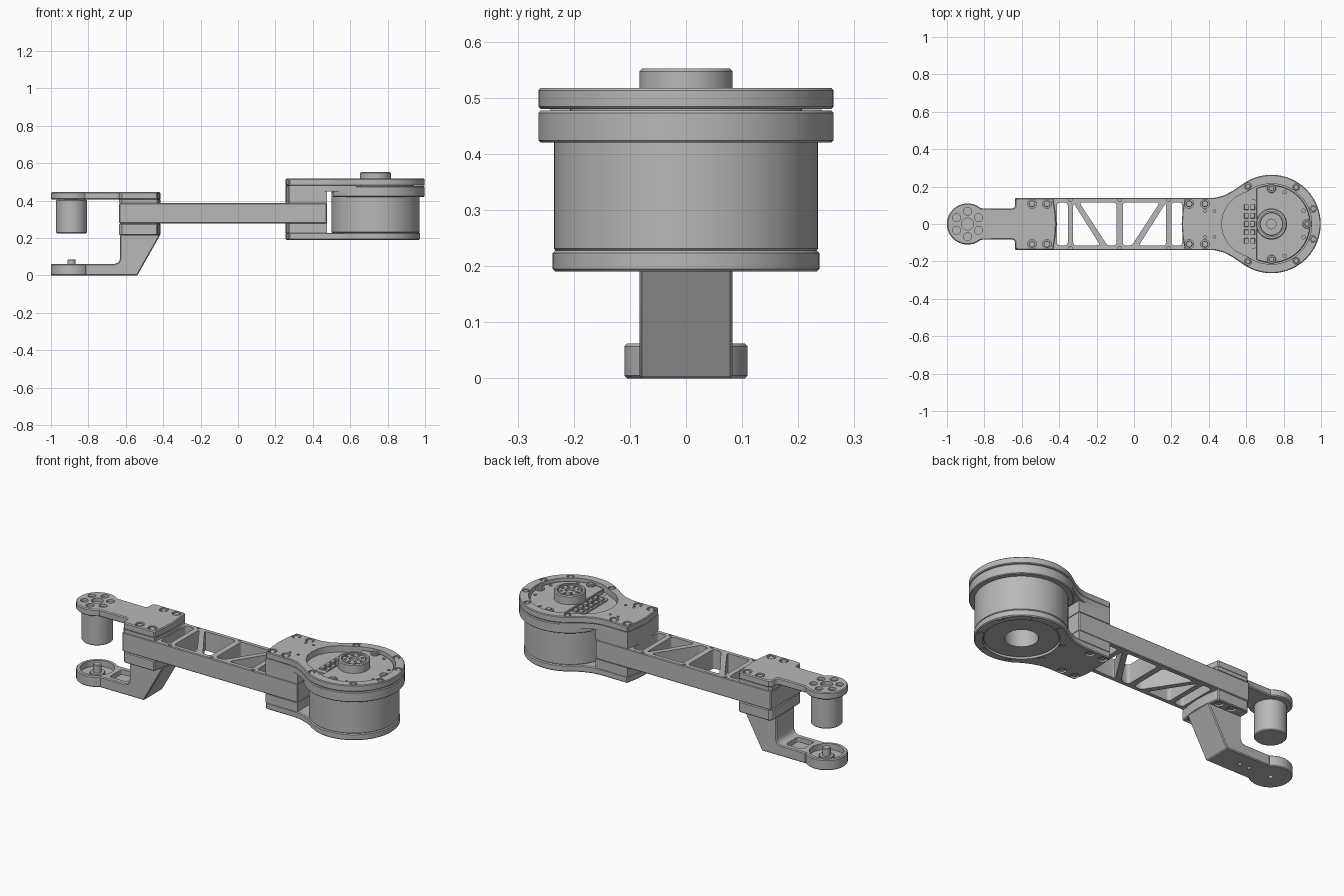
import bpy, bmesh
from math import cos, sin, radians
from mathutils import Vector

cube = bpy.data.objects.get("Cube")
if cube:
    bpy.data.objects.remove(cube)

grey = bpy.data.materials.new("machined_grey")
grey.use_nodes = True
grey.diffuse_color = (0.48, 0.48, 0.48, 1)
grey.node_tree.nodes["Principled BSDF"].inputs["Base Color"].default_value = grey.diffuse_color

CX = 0.735    # drive motor axis
WX = -0.89    # wrist axis


def arc(cx, cy, r, a0=0, a1=360, n=64):
    """Points on an arc; a full circle leaves out the repeated end."""
    m = n if a1 - a0 == 360 else n - 1
    angles = [radians(a0 + (a1 - a0) * i / m) for i in range(n)]
    return [(cx + r * cos(a), cy + r * sin(a)) for a in angles]


def rounded(pts, r):
    """Replace every corner of a polygon by a small curve."""
    out = []
    for i, p in enumerate(pts):
        p, a, b = Vector(p), Vector(pts[i - 1]), Vector(pts[(i + 1) % len(pts)])
        s, e = p + (a - p).normalized() * r, p + (b - p).normalized() * r
        for t in (0, 0.25, 0.5, 0.75, 1):
            out.append(tuple(s * (1 - t) ** 2 + p * 2 * t * (1 - t) + e * t * t))
    return out


def rect(x0, x1, y):
    return [(x0, -y), (x1, -y), (x1, y), (x0, y)]


def mirror_y(pts):
    return pts + [(x, -y) for x, y in reversed(pts) if abs(y) > 1e-5]


def solid(name, prisms, along_y=False):
    bm = bmesh.new()
    for pts, lo, hi in prisms:
        place = (lambda x, y, h: (x, h, y)) if along_y else (lambda x, y, h: (x, y, h))
        low = [bm.verts.new(place(x, y, lo)) for x, y in pts]
        top = [bm.verts.new(place(x, y, hi)) for x, y in pts]
        bm.faces.new(low)
        bm.faces.new(top)
        for i in range(len(pts)):
            bm.faces.new((low[i - 1], low[i], top[i], top[i - 1]))
    bmesh.ops.recalc_face_normals(bm, faces=bm.faces[:])
    me = bpy.data.meshes.new(name)
    bm.to_mesh(me)
    bm.free()
    ob = bpy.data.objects.new(name, me)
    bpy.context.scene.collection.objects.link(ob)
    return ob


def part(name, prisms, cuts=(), bevel=0.005, along_y=False):
    """A bevelled solid with optional pockets cut into it."""
    ob = solid(name, prisms, along_y)
    ob.data.materials.append(grey)
    bpy.ops.object.select_all(action='DESELECT')
    bpy.context.view_layer.objects.active = ob
    ob.select_set(True)
    if bevel:
        m = ob.modifiers.new("edge", 'BEVEL')
        m.width, m.segments, m.limit_method, m.angle_limit = bevel, 1, 'ANGLE', radians(40)
        bpy.ops.object.modifier_apply(modifier=m.name)
    if cuts:
        cutter = solid("cutter", cuts)
        m = ob.modifiers.new("pockets", 'BOOLEAN')
        m.operation, m.solver, m.object = 'DIFFERENCE', 'EXACT', cutter
        bpy.ops.object.modifier_apply(modifier=m.name)
        bpy.data.objects.remove(cutter)
    bpy.ops.object.shade_smooth_by_angle(angle=radians(30))
    return ob


def holes(spots, r, lo, hi):
    return [(arc(x, y, r, n=20), lo, hi) for x, y in spots]


# Bolt positions
shoulder_bolts = [(x, y) for x in (0.295, 0.38) for y in (-0.108, 0.108)]
wrist_bolts = [(x, y) for x in (-0.545, -0.465) for y in (-0.108, 0.108)]
ring_bolts = [(CX + 0.237 * cos(radians(a)), 0.237 * sin(radians(a)))
              for a in (-122, -56, -20, 20, 56, 122)]
base_bolts = arc(CX, 0, 0.217, 22.5, 382.5, 8)
hub_bolts = arc(WX, 0, 0.068, 30, 390, 6)

# Truss beam: an outer slot and two tapered openings, mirrored about the middle rib
MID = -0.077
shapes = [
    [(0.277, -0.115), (0.335, -0.115), (0.335, 0.115), (0.277, 0.115)],
    [(0.017, 0.115), (0.215, 0.115), (0.065, -0.115), (0.017, -0.115)],
    [(0.248, 0.115), (0.248, -0.115), (0.103, -0.115)],
]
windows = [(rounded([(MID + s * x, y) for x, y in shape], 0.018), 0.2, 0.5)
           for s in (-1, 1) for shape in shapes]
dimples = [(x, s * 0.128) for x in (-0.34, MID, 0.185) for s in (-1, 1)]
part("truss_beam", [(rect(-0.635, 0.475, 0.14), 0.278, 0.387)],
     windows + holes(dimples, 0.009, 0.372, 0.4), 0.004)

# Wrist upper bracket: hub plate, neck and clamp block
block_end = [(-0.432, 0.14), (-0.42, 0.07), (-0.415, 0)]
upper_outline = mirror_y(arc(WX, 0, 0.11, 50, 180, 32)[::-1] +
                         [(-0.65, 0.083), (-0.637, 0.09), (-0.635, 0.128), (-0.62, 0.14)] + block_end)
block_outline = mirror_y([(-0.635, 0.128), (-0.62, 0.14)] + block_end)
part("wrist_upper_plate", [(upper_outline, 0.405, 0.445)],
     holes(wrist_bolts, 0.024, 0.432, 0.5) + holes(hub_bolts, 0.021, 0.43, 0.5) +
     holes([(WX, 0)], 0.032, 0.425, 0.5))
part("wrist_upper_block", [(block_outline, 0.387, 0.407)], bevel=0)
part("wrist_motor", [(arc(WX, 0, 0.082), 0.225, 0.406)])

# Wrist lower bracket: clamp plate, slanted arm, bearing cup and pin
part("wrist_lower_plate", [(block_outline, 0.215, 0.278)],
     holes(wrist_bolts, 0.024, 0.2, 0.228))
cup_cut = (arc(WX, 0, 0.09), 0.028, 0.1)
neck_cut = (rounded(rect(-0.775, -0.67, 0.055), 0.015), 0.035, 0.1)
arm_side = [(-0.818, 0), (-0.538, 0), (-0.415, 0.218), (-0.63, 0.218),
            (-0.63, 0.09), (-0.638, 0.07), (-0.66, 0.062), (-0.818, 0.062)]
part("wrist_lower_arm", [(arm_side, -0.083, 0.083)],
     [cup_cut, neck_cut] + holes([(-0.75, 0), (-0.69, 0)], 0.01, -0.1, 0.015), 0.005, along_y=True)
part("bearing_cup", [(arc(WX, 0, 0.11), 0, 0.062)],
     [cup_cut] + holes([(WX, 0)], 0.012, -0.1, 0.015))
part("bearing_pin", [(arc(WX, 0, 0.04, n=32), 0.02, 0.04), (arc(WX, 0, 0.022, n=32), 0.03, 0.085)],
     bevel=0.003)

# Shoulder upper bracket: ring plate with an open crescent, flare and clamp block
clamp_end = [(0.255, 0), (0.26, 0.07), (0.273, 0.14)]
flare = clamp_end + [(0.43, 0.14), (0.48, 0.152), (0.53, 0.178)]
ring_outline = mirror_y(flare + arc(CX, 0, 0.263, 0, 125, 44)[::-1])
opening = mirror_y([(0.468, 0), (0.475, 0.05), (0.5, 0.1), (0.545, 0.145)] +
                   arc(CX, 0, 0.215, 0, 125, 40)[::-1])
part("shoulder_ring_plate", [(ring_outline, 0.48, 0.517)],
     [(opening, 0.4, 0.6)] + holes(shoulder_bolts, 0.024, 0.503, 0.6) +
     holes(ring_bolts, 0.019, 0.507, 0.6) +
     holes([(x, s * 0.07) for x in (0.38, 0.43) for s in (-1, 1)], 0.007, 0.505, 0.6), 0.004)
part("shoulder_flare", [([p for p in ring_outline if p[0] < 0.632], 0.45, 0.481)], bevel=0)
part("shoulder_clamp_block", [(mirror_y(clamp_end + [(0.475, 0.14)]), 0.387, 0.452)], bevel=0)

# Shoulder lower bracket with a round opening
base_flare = clamp_end + [(0.44, 0.14), (0.49, 0.145), (0.535, 0.16)]
base_outline = mirror_y(base_flare + arc(CX, 0, 0.238, 0, 130, 44)[::-1])
part("shoulder_base_plate", [(base_outline, 0.19, 0.228)],
     [(arc(CX, 0, 0.195), 0.1, 0.3)] + holes(shoulder_bolts, 0.024, 0.1, 0.203) +
     holes(base_bolts, 0.016, 0.1, 0.197))
part("shoulder_base_block", [(mirror_y(clamp_end + [(0.475, 0.14)]), 0.226, 0.278)], bevel=0)

# Drive motor: can, hollow underside, collar and lid
bore = (arc(CX, 0, 0.085), 0.1, 0.4)
part("motor_can", [(arc(CX, 0, 0.235, n=96), 0.226, 0.45)], [bore])
part("motor_underside", [(arc(CX, 0, 0.192), 0.197, 0.23)], [bore])
part("motor_collar", [(arc(CX, 0, 0.263, -150, 150, 96), 0.42, 0.477)], bevel=0.004)
lid = arc(CX, 0, 0.207, -113, 113, 56)
tabs = arc(CX, 0, 0.19, -90, 90, 3)
part("motor_lid", [(lid, 0.47, 0.502)],
     holes(arc(CX, 0, 0.185, -67.5, 67.5, 4), 0.009, 0.49, 0.6), 0.003)
part("lid_tabs", [(arc(x, y, 0.024, n=24), 0.495, 0.51) for x, y in tabs], bevel=0.002)

# Output shaft with stepped rings and screw holes
part("shaft_housing", [(arc(CX, 0, 0.083), 0.475, 0.552)], [(arc(CX, 0, 0.067), 0.535, 0.6)])
part("shaft_hub", [(arc(CX, 0, 0.061), 0.53, 0.548)],
     holes(arc(CX, 0, 0.045, n=8), 0.008, 0.54, 0.6) + holes([(CX, 0)], 0.026, 0.535, 0.6), 0.002)

# Circuit board and its connectors inside the crescent
part("circuit_board", [(rounded(rect(0.58, 0.66, 0.13), 0.015), 0.478, 0.488)], bevel=0)
part("connectors", [([(x, y), (x + 0.025, y), (x + 0.025, y + 0.03), (x, y + 0.03)], 0.486, 0.5)
                    for x in (0.588, 0.622) for y in (-0.105, -0.06, -0.015, 0.03, 0.075)], bevel=0.002)

# Bolt heads
heads = []
for spots, r, lo, hi in ((wrist_bolts, 0.017, 0.43, 0.442), (shoulder_bolts, 0.017, 0.5, 0.514),
                         (ring_bolts, 0.014, 0.5, 0.515), (tabs, 0.014, 0.505, 0.515),
                         (base_bolts, 0.012, 0.191, 0.2), (wrist_bolts, 0.017, 0.218, 0.23),
                         (shoulder_bolts, 0.017, 0.193, 0.205)):
    heads += holes(spots, r, lo, hi)
part("bolt_heads", heads, bevel=0.002)
